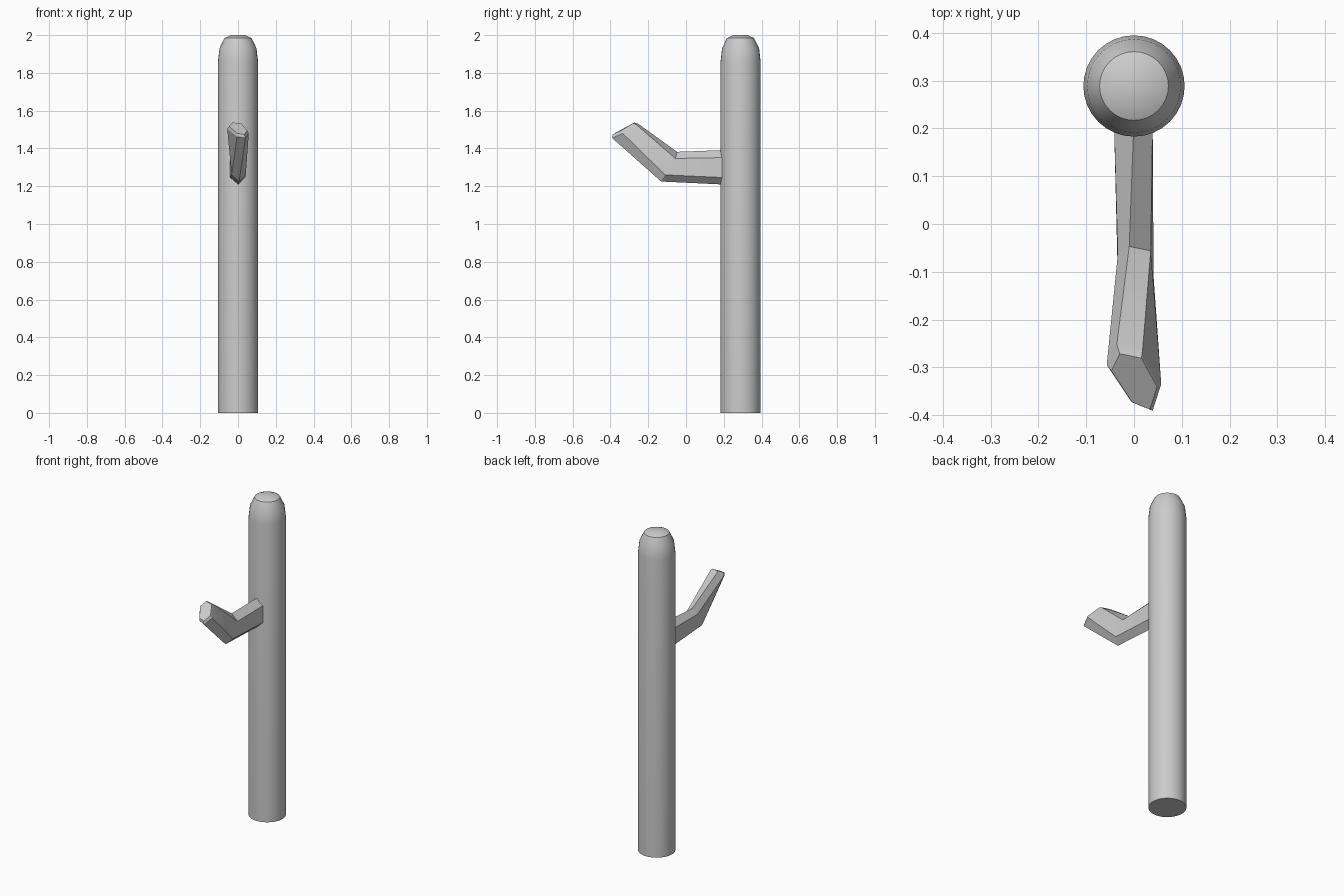
import bpy, bmesh, math
from mathutils import Vector

if "Cube" in bpy.data.objects:
    bpy.data.objects.remove(bpy.data.objects["Cube"])


def make_object(name, rings, angle=30):
    """Skin a list of equal-length rings and close both ends."""
    bm = bmesh.new()
    loops = [[bm.verts.new(p) for p in ring] for ring in rings]
    n = len(loops[0])
    for a, b in zip(loops, loops[1:]):
        for i in range(n):
            j = (i + 1) % n
            bm.faces.new((a[i], a[j], b[j], b[i]))
    bm.faces.new(loops[0][::-1])
    bm.faces.new(loops[-1])
    bmesh.ops.recalc_face_normals(bm, faces=bm.faces)
    mesh = bpy.data.meshes.new(name)
    bm.to_mesh(mesh)
    bm.free()
    obj = bpy.data.objects.new(name, mesh)
    bpy.context.collection.objects.link(obj)
    bpy.ops.object.select_all(action='DESELECT')
    obj.select_set(True)
    bpy.context.view_layer.objects.active = obj
    bpy.ops.object.shade_smooth_by_angle(angle=math.radians(angle))
    return obj


# Round post with a stepped, rounded top
POST_Y, SIDES = 0.289, 32
profile = [(0.106, 0), (0.106, 1.86), (0.098, 1.93), (0.072, 1.984), (0.038, 2.0)]
make_object("post", [
    [(r * math.cos(2 * math.pi * i / SIDES), POST_Y + r * math.sin(2 * math.pi * i / SIDES), z)
     for i in range(SIDES)] for r, z in profile])

# Bent six-sided peg: root inside the post, elbow, twisted tip
root = [(0, 0.22, 1.392), (0.039, 0.22, 1.352), (0.039, 0.22, 1.245),
        (0, 0.22, 1.208), (-0.042, 0.22, 1.245), (-0.042, 0.22, 1.352)]
elbow = [(-0.01, -0.047, 1.382), (0.035, -0.056, 1.347), (0.041, -0.11, 1.26),
         (0.006, -0.132, 1.225), (-0.034, -0.11, 1.26), (-0.034, -0.065, 1.345)]
tip = [(-0.036, -0.252, 1.53), (0.018, -0.263, 1.526), (0.057, -0.335, 1.48),
       (0.039, -0.391, 1.455), (-0.005, -0.373, 1.462), (-0.057, -0.295, 1.505)]

# Small chamfer around the end of the peg
centre = sum((Vector(p) for p in tip), Vector()) / 6
push = Vector((0, -0.009, 0.013))
cap = [centre + (Vector(p) - centre) * 0.84 + push for p in tip]
make_object("peg", [root, elbow, tip, cap], 25)
